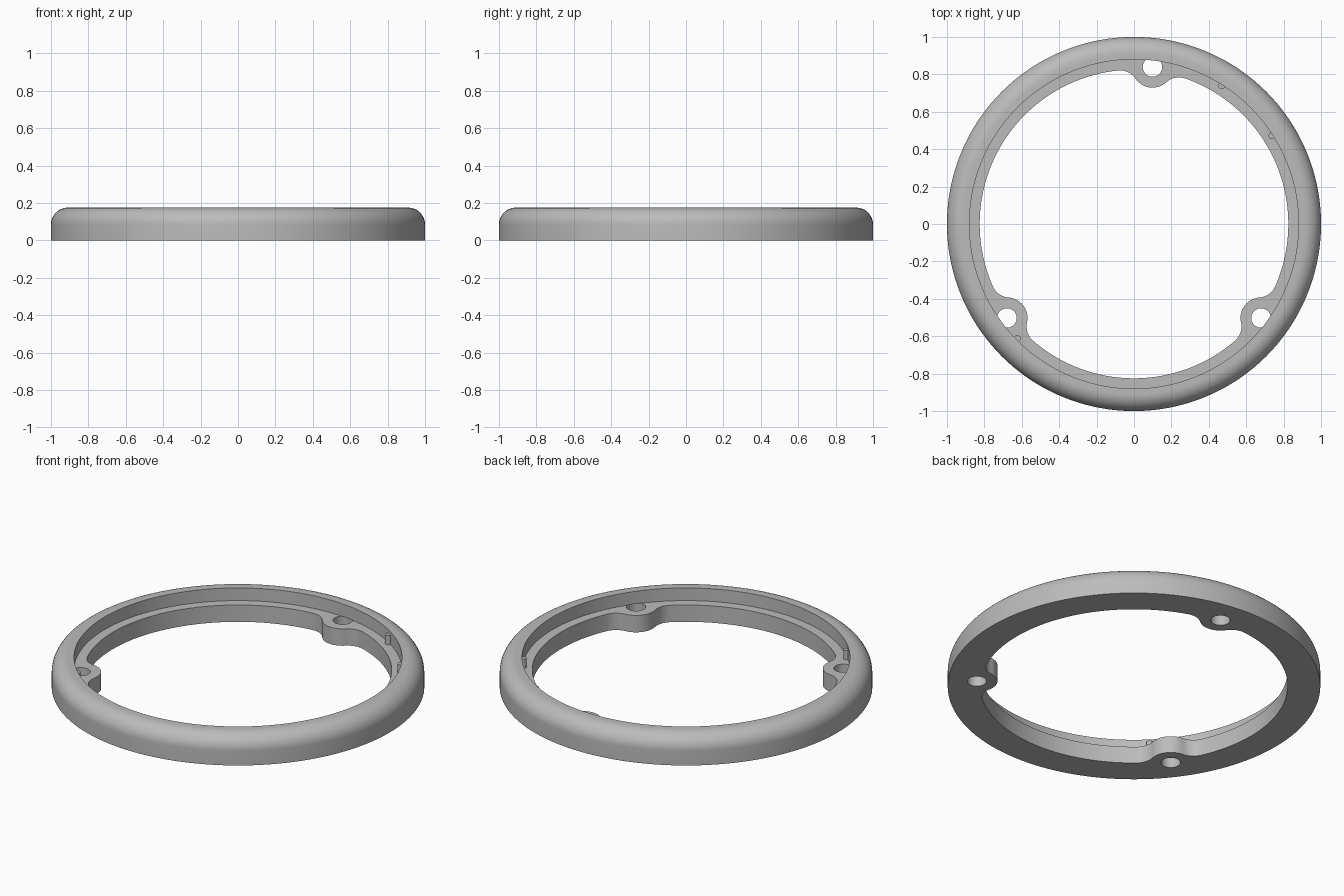
import bpy, bmesh, math
from math import sin, cos, pi, radians, sqrt, acos, atan2

cube = bpy.data.objects.get("Cube")
if cube:
    bpy.data.objects.remove(cube, do_unlink=True)

HEIGHT, LEDGE_Z = 0.175, 0.1
WALL_R, INNER_R, ROUND = 0.88, 0.825, 0.09
BOSS_C, BOSS_R, FILLET, HOLE_R = 0.845, 0.11, 0.1, 0.052
BOSS_ANGLES = [radians(a) for a in (83.3, -36.5, -143.5)]
PEG_ANGLES = [radians(a) for a in (57.6, 32.6, -135.5)]
STEPS = 720

grey = bpy.data.materials.new("plain grey")
grey.use_nodes = True
colour = (0.5, 0.5, 0.5, 1)
grey.diffuse_color = colour
grey.node_tree.nodes["Principled BSDF"].inputs["Base Color"].default_value = colour


def make_object(name, bm):
    bmesh.ops.recalc_face_normals(bm, faces=bm.faces)
    mesh = bpy.data.meshes.new(name)
    bm.to_mesh(mesh)
    bm.free()
    mesh.materials.append(grey)
    obj = bpy.data.objects.new(name, mesh)
    bpy.context.collection.objects.link(obj)
    return obj


def select(obj):
    bpy.ops.object.select_all(action='DESELECT')
    obj.select_set(True)
    bpy.context.view_layer.objects.active = obj


def cylinder(name, angle, dist, radius, z0, z1):
    bm = bmesh.new()
    bmesh.ops.create_cone(bm, cap_ends=True, segments=48, radius1=radius,
                          radius2=radius, depth=z1 - z0)
    bmesh.ops.translate(bm, verts=bm.verts, vec=(
        dist * cos(angle), dist * sin(angle), (z0 + z1) / 2))
    return make_object(name, bm)


# Inner outline: a circle with bosses blended in by tangent fillets
FIL_C = INNER_R - FILLET
FIL_A = acos((FIL_C**2 + BOSS_C**2 - (BOSS_R + FILLET)**2) / (2 * FIL_C * BOSS_C))
blend = BOSS_R / (BOSS_R + FILLET)
JOIN_A = atan2(blend * FIL_C * sin(FIL_A),
               BOSS_C + blend * (FIL_C * cos(FIL_A) - BOSS_C))


def inner_radius(t):
    d = min(abs((t - a + pi) % (2 * pi) - pi) for a in BOSS_ANGLES)
    if d < JOIN_A:
        return BOSS_C * cos(d) - sqrt(BOSS_R**2 - (BOSS_C * sin(d))**2)
    if d < FIL_A:
        e = FIL_A - d
        return FIL_C * cos(e) + sqrt(FILLET**2 - (FIL_C * sin(e))**2)
    return INNER_R


# Ring body: rounded rim, inner step and bosses in one swept section
bm = bmesh.new()
rim = [(1 - ROUND + ROUND * cos(a), HEIGHT - ROUND + ROUND * sin(a))
       for a in (i * pi / 24 for i in range(13))]
sections = []
for i in range(STEPS):
    t = 2 * pi * i / STEPS
    r_in = inner_radius(t)
    profile = [(r_in, 0), (1, 0)] + rim + [
        (WALL_R, HEIGHT), (WALL_R, LEDGE_Z), (r_in, LEDGE_Z)]
    sections.append([bm.verts.new((r * cos(t), r * sin(t), z)) for r, z in profile])
for i, a in enumerate(sections):
    b = sections[(i + 1) % STEPS]
    for j in range(len(a)):
        k = (j + 1) % len(a)
        bm.faces.new((a[j], b[j], b[k], a[k]))
ring = make_object("ring_body", bm)

# Screw holes, closed above where they run under the rim
select(ring)
for angle in BOSS_ANGLES:
    cutter = cylinder("hole_cutter", angle, BOSS_C, HOLE_R, -0.05, LEDGE_Z + 0.001)
    cutter.hide_render = True
    mod = ring.modifiers.new("screw_hole", 'BOOLEAN')
    mod.operation, mod.solver, mod.object = 'DIFFERENCE', 'EXACT', cutter
    bpy.ops.object.modifier_apply(modifier=mod.name)
    bpy.data.objects.remove(cutter, do_unlink=True)
bpy.ops.object.shade_smooth_by_angle(angle=radians(30))

# Small locating pegs against the inner wall
for n, angle in enumerate(PEG_ANGLES, 1):
    peg = cylinder(f"locating_peg_{n}", angle, 0.875, 0.018, LEDGE_Z - 0.01, 0.155)
    select(peg)
    bpy.ops.object.shade_smooth_by_angle(angle=radians(30))
